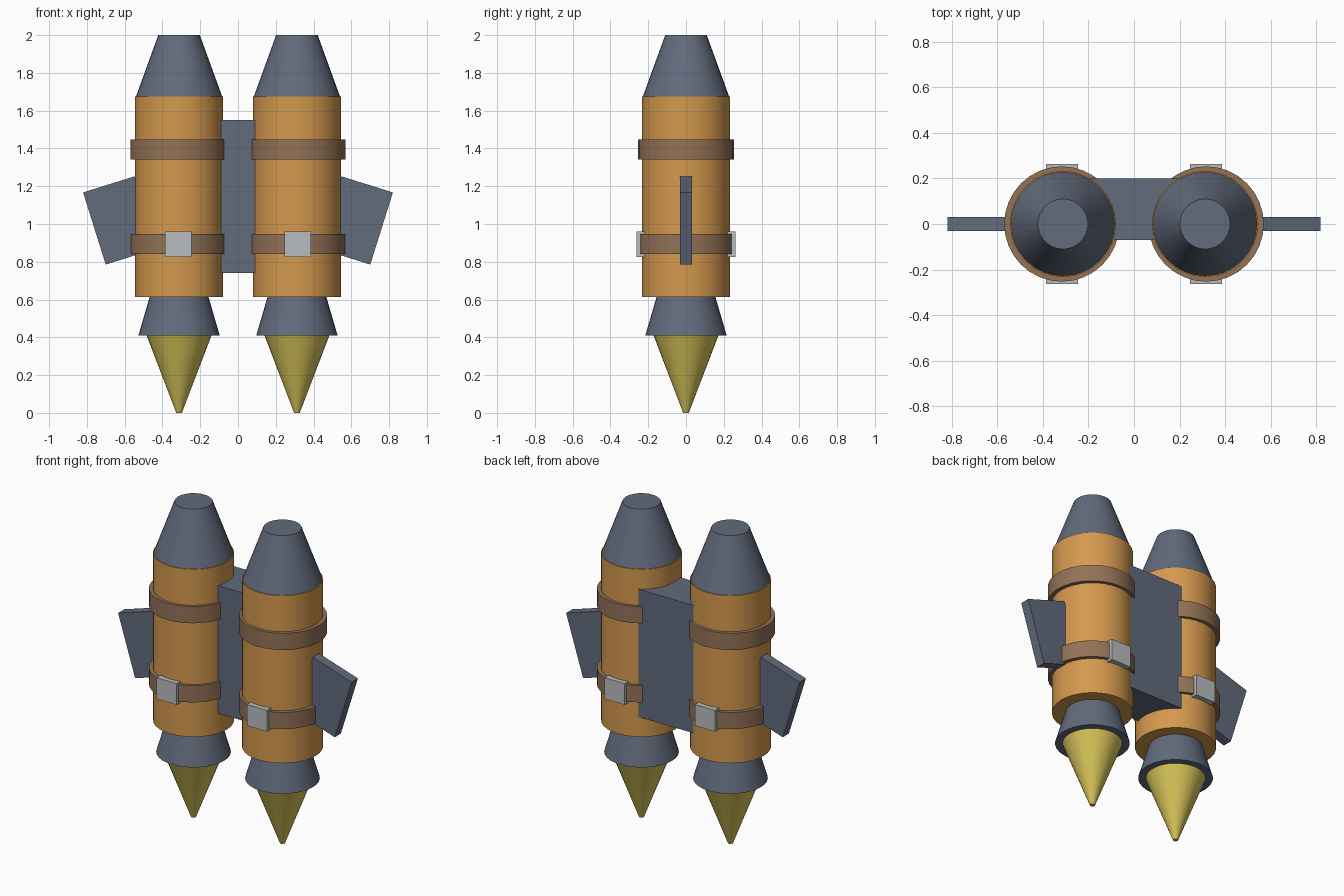
import bpy
import math
from mathutils import Matrix

cube = bpy.data.objects.get("Cube")
if cube:
    bpy.data.objects.remove(cube, do_unlink=True)


def make_material(name, rgb):
    """Flat material from an 8-bit sRGB colour, stored as linear."""
    linear = [((c / 255 + 0.055) / 1.055) ** 2.4 for c in rgb]
    mat = bpy.data.materials.new(name)
    mat.use_nodes = True
    mat.diffuse_color = (*linear, 1)
    bsdf = next(n for n in mat.node_tree.nodes if n.type == "BSDF_PRINCIPLED")
    bsdf.inputs["Base Color"].default_value = (*linear, 1)
    bsdf.inputs["Roughness"].default_value = 0.8
    return mat


slate = make_material("slate_metal", (98, 107, 124))
orange = make_material("orange_paint", (212, 153, 78))
brown = make_material("brown_leather", (147, 114, 87))
silver = make_material("silver", (184, 188, 191))
yellow = make_material("flame_yellow", (212, 193, 87))


def frustum(name, x, z_low, z_high, r_low, r_high, mat):
    """Upright round part, smooth sides with sharp rims."""
    bpy.ops.mesh.primitive_cone_add(
        vertices=32, radius1=r_low, radius2=r_high, depth=z_high - z_low,
        location=(x, 0, (z_low + z_high) / 2))
    obj = bpy.context.object
    obj.name = name
    obj.data.materials.append(mat)
    bpy.ops.object.shade_smooth_by_angle(angle=math.radians(30))
    return obj


def box(name, centre, size, mat, tilt=0):
    """Box turned about the y axis by tilt."""
    bpy.ops.mesh.primitive_cube_add(size=1, location=centre)
    obj = bpy.context.object
    obj.name = name
    obj.data.transform(Matrix.Rotation(tilt, 4, "Y") @ Matrix.Diagonal((*size, 1)))
    obj.data.materials.append(mat)
    return obj


# Back plate joining the two tanks
box("back_plate", (0, 0.065, 1.145), (0.4, 0.27, 0.81), slate)

FIN_TILT = math.radians(17.4)
FIN_WIDTH, FIN_HEIGHT = 0.285, 0.4

for side, sign in (("left", 1), ("right", -1)):
    x = 0.312 * sign
    # Rocket body
    frustum(side + "_tank", x, 0.613, 1.676, 0.233, 0.233, orange)
    frustum(side + "_nose_cone", x, 1.676, 2.0, 0.228, 0.11, slate)
    frustum(side + "_nozzle", x, 0.411, 0.613, 0.215, 0.156, slate)
    frustum(side + "_flame", x, 0, 0.411, 0.015, 0.172, yellow)

    # Straps around the tank
    strap_x = 0.317 * sign
    for level, z in (("upper", 1.395), ("lower", 0.893)):
        frustum(f"{side}_{level}_strap", strap_x, z - 0.053, z + 0.053,
                0.253, 0.253, brown)

    # Buckles on the front and back of the lower strap
    for face, y in (("front", -0.235), ("back", 0.235)):
        box(f"{side}_{face}_buckle", (strap_x, y, 0.893), (0.14, 0.055, 0.135), silver)

    # Tilted side fin, placed from its outer top corner
    ca, sa = math.cos(FIN_TILT), math.sin(FIN_TILT)
    fin_x = 0.82 - ca * FIN_WIDTH / 2 - sa * FIN_HEIGHT / 2
    fin_z = 1.167 + sa * FIN_WIDTH / 2 - ca * FIN_HEIGHT / 2
    box(side + "_fin", (fin_x * sign, 0, fin_z), (FIN_WIDTH, 0.062, FIN_HEIGHT),
        slate, FIN_TILT * sign)
